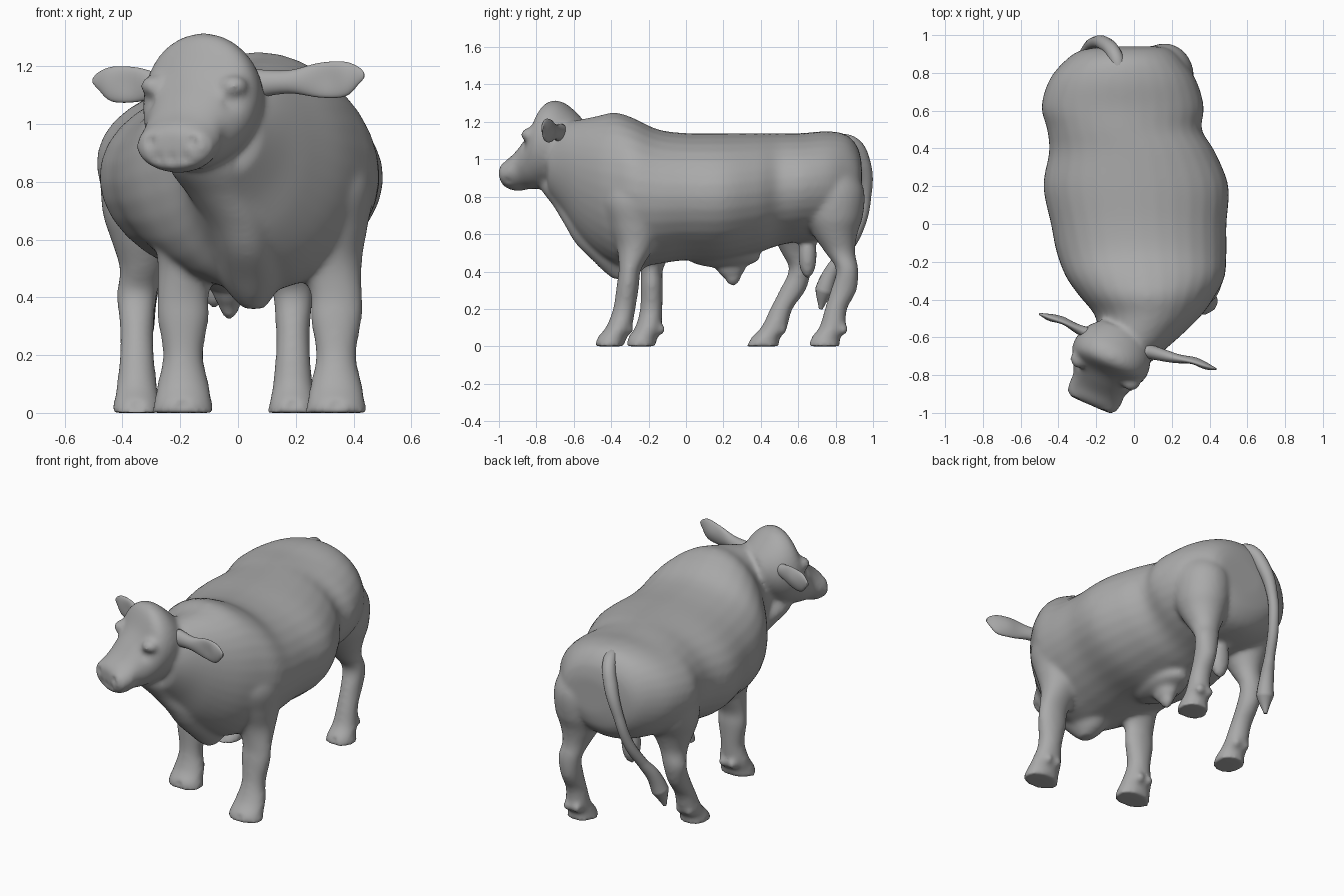
import bpy, bmesh, math
from mathutils import Vector, Matrix

old = bpy.data.objects.get("Cube")
if old:
    bpy.data.objects.remove(old, do_unlink=True)

X, Y, Z = Vector((1, 0, 0)), Vector((0, 1, 0)), Vector((0, 0, 1))

hide = bpy.data.materials.new("plain grey")
hide.use_nodes = True
GREY = (.4, .4, .4, 1)
hide.diffuse_color = GREY
hide.node_tree.nodes["Principled BSDF"].inputs["Base Color"].default_value = GREY


def spline(a, b, c, d, t):
    """Catmull-Rom blend of one ring parameter."""
    return b + t / 2 * (c - a + t * (2 * a - 5 * b + 4 * c - d + t * (3 * (b - c) + d - a)))


def loft(bm, rings, axis, u, v, origin=Vector(), sides=32, steps=5, egg=0):
    """Closed skin over rings (position, u centre, u half, v centre, v half); egg narrows the low side."""
    fine = []
    last = len(rings) - 1
    for i in range(last):
        four = [rings[min(max(i + k, 0), last)] for k in (-1, 0, 1, 2)]
        fine += [[spline(*p, s / steps) for p in zip(*four)] for s in range(steps)]
    fine.append(rings[-1])
    loops = []
    for t, u_mid, u_half, v_mid, v_half in fine:
        loop = []
        for k in range(sides):
            ang = math.tau * k / sides
            wide = math.cos(ang) * (1 + egg * math.sin(ang))
            loop.append(bm.verts.new(origin + axis * t + u * (u_mid + wide * u_half)
                                     + v * (v_mid + math.sin(ang) * v_half)))
        loops.append(loop)
    for a, b in zip(loops, loops[1:]):
        for k in range(sides):
            j = (k + 1) % sides
            bm.faces.new((a[k], a[j], b[j], b[k]))
    bm.faces.new(loops[0])
    bm.faces.new(loops[-1])


def spans(rows):
    """Turn rows of (position, u min, u max, v min, v max) into rings."""
    return [(t, (a + b) / 2, (b - a) / 2, (c + d) / 2, (d - c) / 2) for t, a, b, c, d in rows]


def blob(bm, centre, radii):
    bmesh.ops.create_icosphere(bm, subdivisions=3, radius=1,
                               matrix=Matrix.Translation(centre) @ Matrix.Diagonal((*radii, 1)))


def finish(bm, name):
    bmesh.ops.recalc_face_normals(bm, faces=bm.faces)
    mesh = bpy.data.meshes.new(name)
    bm.to_mesh(mesh)
    bm.free()
    ob = bpy.data.objects.new(name, mesh)
    bpy.context.collection.objects.link(ob)
    mesh.materials.append(hide)
    mesh.shade_smooth()
    return ob


def dent(ob, centre, radius, push):
    """Push the surface near a point, fading with distance."""
    for vert in ob.data.vertices:
        d = (vert.co - centre).length / radius
        if d < 3:
            vert.co += push * math.exp(-d * d)


bm = bmesh.new()

# Torso and neck: y, x range, z range
torso = [
    (-.74, -.2, .08, .82, 1.12), (-.66, -.21, .17, .72, 1.19), (-.58, -.19, .26, .6, 1.21),
    (-.48, -.21, .36, .5, 1.23), (-.38, -.29, .43, .43, 1.25), (-.28, -.36, .48, .42, 1.22),
    (-.15, -.41, .49, .44, 1.16), (0, -.44, .49, .46, 1.14), (.2, -.48, .5, .46, 1.14),
    (.38, -.45, .43, .5, 1.14), (.5, -.46, .36, .54, 1.14), (.62, -.49, .37, .56, 1.14),
    (.76, -.45, .33, .57, 1.15), (.86, -.37, .26, .6, 1.13), (.92, -.28, .2, .67, 1.06),
    (.94, -.14, .14, .76, .97)]
loft(bm, spans(torso), Y, X, Z, egg=.05)

# Dewlap and brisket keel: z, x range, y range
keel = [(.36, .02, .09, -.39, -.31), (.4, -.02, .12, -.44, -.24), (.46, -.06, .15, -.5, -.2),
        (.55, -.08, .14, -.59, -.25), (.65, -.11, .12, -.65, -.35),
        (.75, -.17, .07, -.71, -.42), (.85, -.24, .04, -.78, -.5), (.92, -.22, .03, -.76, -.54)]
loft(bm, spans(keel), Z, X, Y)

# Sheath and scrotum
blob(bm, (-.03, .2, .48), (.12, .2, .06))
blob(bm, (-.03, .24, .43), (.06, .08, .07))
blob(bm, (-.03, .25, .4), (.04, .05, .08))
blob(bm, (-.08, .65, .49), (.06, .05, .13))

# Head, turned a little to one side
facing = Vector((-.4, -.92, 0)).normalized()
across = facing.cross(Z)
head_root = Vector((-.08, -.61, 0))


def on_head(a, side, z):
    return head_root + facing * a + across * side + Z * z


skull = [(-.06, .12, 1, 1.2), (0, .18, .93, 1.26), (.07, .21, .87, 1.31), (.14, .21, .85, 1.3),
         (.2, .18, .84, 1.18), (.26, .15, .84, 1.1), (.31, .15, .83, 1.04), (.36, .14, .84, 1),
         (.38, .11, .86, .97)]
loft(bm, spans([(a, -w, w, lo, hi) for a, w, lo, hi in skull]), facing, across, Z, head_root)
for s in (-1, 1):
    blob(bm, on_head(.18, s * .15, 1.13), (.05, .05, .04))
    blob(bm, on_head(.33, s * .08, .94), (.06, .06, .05))

# Legs: z, outward shift, half width, y shift, half depth
front_leg = [(1, -.04, .1, .14, .12), (.8, -.02, .15, .14, .18), (.65, -.02, .13, .14, .14),
             (.53, -.02, .11, .14, .1), (.41, 0, .09, .11, .06), (.33, 0, .09, .1, .06),
             (.2, 0, .07, .08, .06), (.1, 0, .09, .05, .07), (.04, 0, .1, .01, .08),
             (0, 0, .11, 0, .08)]
rear_leg = [(1, -.04, .09, .2, .1), (.85, -.03, .15, .2, .17), (.7, -.03, .15, .18, .16),
            (.6, -.03, .12, .17, .12), (.5, -.02, .08, .18, .08), (.41, 0, .07, .2, .06),
            (.3, 0, .06, .16, .07), (.2, 0, .06, .1, .06), (.1, 0, .07, .06, .07),
            (.04, 0, .08, .01, .08), (0, 0, .09, 0, .09)]
legs = [(front_leg, 1, .34, -.41, 0), (front_leg, -1, -.19, -.24, -.13),
        (rear_leg, 1, .19, .74, -.19), (rear_leg, -1, -.35, .41, 0)]
for shape, s, x, y, lean in legs:
    loft(bm, [(z, x + s * out, w, y + back + lean * z, d) for z, out, w, back, d in shape],
         Z, X, Y)
    for side in (-1, 1):
        blob(bm, (x + side * .03, y + .1, .09), (.03, .03, .03))

# Fuse the body into one skin
body = finish(bm, "body")
fuse = body.modifiers.new("fuse", "REMESH")
fuse.mode = "VOXEL"
fuse.voxel_size = .013
fuse.use_smooth_shade = True
relax = body.modifiers.new("relax", "SMOOTH")
relax.factor = .5
relax.iterations = 12
bpy.context.view_layer.objects.active = body
for m in ("fuse", "relax"):
    bpy.ops.object.modifier_apply(modifier=m)

# Nostrils, eye hollows, mouth corners and cleft hooves
for s in (-1, 1):
    dent(body, on_head(.38, s * .08, .94), .02, facing * -.015)
    dent(body, on_head(.22, s * .16, 1.08), .03, across * s * -.015)
    dent(body, on_head(.32, s * .14, .88), .02, across * s * -.01)
for side in (-.05, 0, .05):
    dent(body, on_head(.39, side, .88), .02, facing * -.01)
for shape, s, x, y, lean in legs:
    dent(body, Vector((x, y - .08, .03)), .02, Y * .01)

# Ears: leaf shapes, hollow in front
leaf = [(0, 0, .05, 0, .04), (.12, 0, .04, 0, .03), (.23, 0, .06, 0, .02),
        (.32, 0, .06, 0, .02), (.37, .01, .03, 0, .01), (.39, .01, .01, 0, .005)]
for name, root, way in (("left_ear", (.06, -.67, 1.14), (.38, -.1, .02)),
                        ("right_ear", (-.14, -.62, 1.13), (-.35, .14, .01))):
    root, way = Vector(root), Vector(way).normalized()
    up = (Z - way * way.z).normalized()
    ahead = way.cross(up)
    if ahead.y > 0:
        ahead = -ahead
    bm = bmesh.new()
    loft(bm, leaf, way, up, ahead, root)
    ear = finish(bm, name)
    dent(ear, root + way * .26, .06, ahead * -.015)

# Tail with a tuft at the end: position and thickness
path = [(-.07, .78, 1.1, .04), (-.1, .89, 1.08, .04), (-.15, .95, .97, .04),
        (-.21, .96, .8, .03), (-.25, .92, .63, .03), (-.29, .84, .49, .03),
        (-.32, .78, .4, .04), (-.34, .74, .3, .05), (-.36, .72, .2, .01)]
cord = bpy.data.curves.new("tail", "CURVE")
cord.dimensions = "3D"
cord.bevel_depth = 1
cord.bevel_resolution = 5
cord.use_fill_caps = True
line = cord.splines.new("BEZIER")
line.bezier_points.add(len(path) - 1)
for p, (*spot, thick) in zip(line.bezier_points, path):
    p.co, p.radius = spot, thick
    p.handle_left_type = p.handle_right_type = "AUTO"
cord.materials.append(hide)
bpy.context.collection.objects.link(bpy.data.objects.new("tail", cord))
